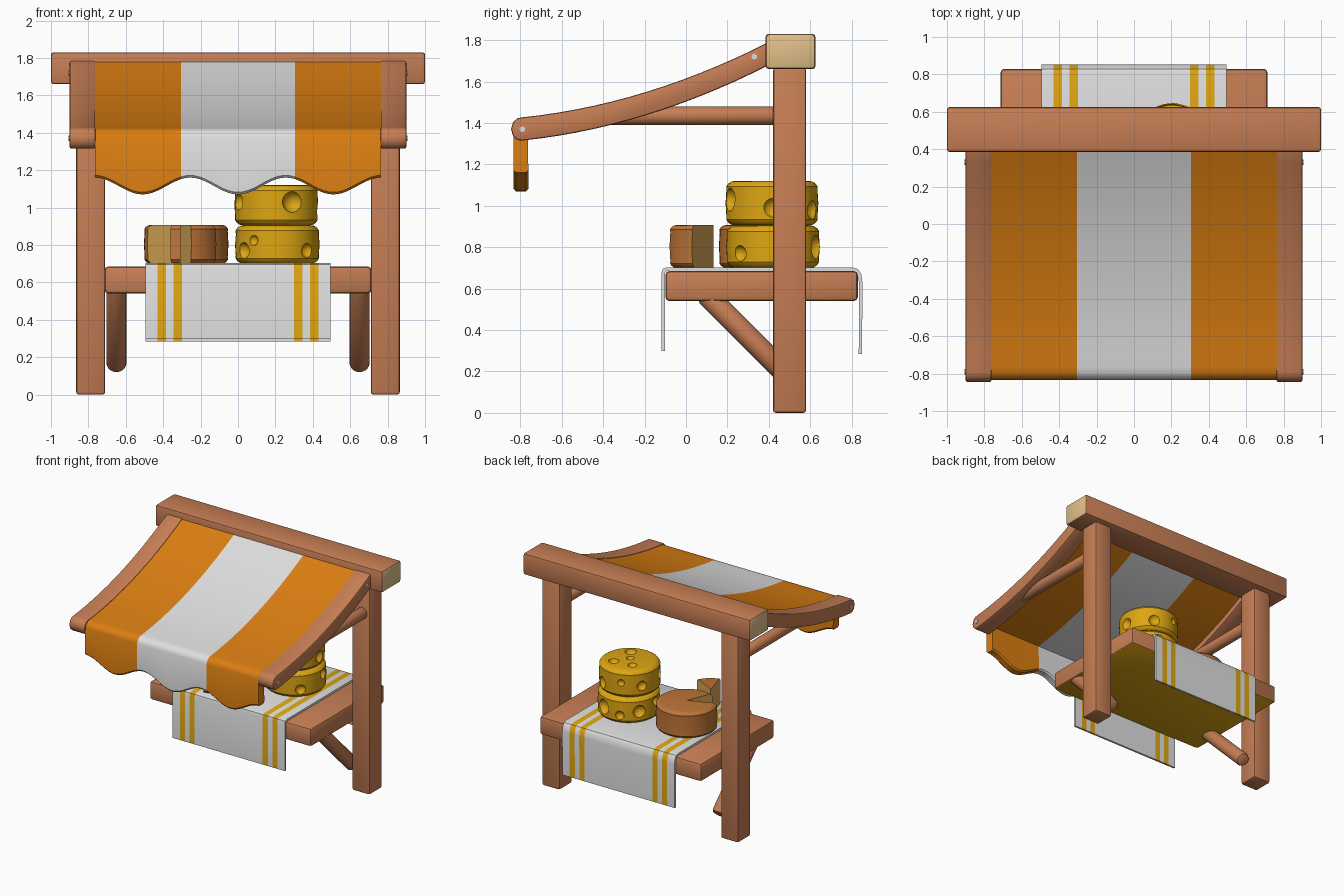
import bpy, bmesh, math
from mathutils import Vector, Matrix

if "Cube" in bpy.data.objects:
    bpy.data.objects.remove(bpy.data.objects["Cube"])


def material(name, r, g, b):
    m = bpy.data.materials.new(name)
    m.diffuse_color = (r, g, b, 1)
    m.use_nodes = True
    m.node_tree.nodes["Principled BSDF"].inputs["Base Color"].default_value = m.diffuse_color
    return m


WOOD = material("warm_wood", 0.57, 0.21, 0.09)
END = material("cut_wood_end", 0.76, 0.53, 0.25)
ORANGE = material("orange_cloth", 0.71, 0.21, 0.006)
WHITE = material("white_cloth", 0.74, 0.74, 0.74)
YELLOW = material("cheese_yellow", 0.73, 0.38, 0.006)
RIND = material("brown_rind", 0.52, 0.18, 0.04)
PASTE = material("cut_cheese", 0.72, 0.40, 0.10)


def finish(bm, name, mats, bevel=0.0, rule=None, segments=2):
    """Bevel the sharp edges, colour faces by rule, and make a smooth object."""
    bmesh.ops.recalc_face_normals(bm, faces=bm.faces[:])
    if bevel:
        sharp = [e for e in bm.edges
                 if len(e.link_faces) == 2 and e.calc_face_angle(0) > math.radians(50)]
        bmesh.ops.bevel(bm, geom=sharp, offset=bevel, segments=segments,
                        profile=0.5, affect='EDGES', clamp_overlap=True)
    if rule:
        bm.normal_update()
        for f in bm.faces:
            f.material_index = rule(f)
    me = bpy.data.meshes.new(name)
    bm.to_mesh(me)
    bm.free()
    ob = bpy.data.objects.new(name, me)
    bpy.context.collection.objects.link(ob)
    for m in mats:
        me.materials.append(m)
    smooth(ob)
    return ob


def smooth(ob):
    bpy.ops.object.select_all(action='DESELECT')
    ob.select_set(True)
    bpy.context.view_layer.objects.active = ob
    bpy.ops.object.shade_smooth_by_angle(angle=math.radians(35))


def box(name, lo, hi, mats, bevel=0.014, rule=None):
    lo, hi = Vector(lo), Vector(hi)
    bm = bmesh.new()
    bmesh.ops.create_cube(bm, size=1, matrix=Matrix.Translation((lo + hi) / 2)
                          @ Matrix.Diagonal((*(hi - lo), 1)))
    return finish(bm, name, mats, bevel, rule)


def rod(name, a, b, r, mat, sides=24, bevel=0.012):
    a, b = Vector(a), Vector(b)
    rot = (b - a).to_track_quat('Z', 'Y').to_matrix().to_4x4()
    bm = bmesh.new()
    bmesh.ops.create_cone(bm, cap_ends=True, segments=sides, radius1=r, radius2=r,
                          depth=(b - a).length, matrix=Matrix.Translation((a + b) / 2) @ rot)
    return finish(bm, name, [mat], bevel)


def loft(name, sections, mats, strip_mat=lambda i: 0, closed=True, caps=True,
         cap_mats=None, bevel=0.0):
    """Skin equal-length sections; strip i lies between section i and i+1."""
    bm = bmesh.new()
    rows = [[bm.verts.new(p) for p in s] for s in sections]
    n = len(rows[0])
    for i in range(len(rows) - 1):
        for j in range(n if closed else n - 1):
            k = (j + 1) % n
            f = bm.faces.new((rows[i][j], rows[i][k], rows[i + 1][k], rows[i + 1][j]))
            f.material_index = strip_mat(i)
    if caps:
        ends = (strip_mat(0), strip_mat(len(rows) - 2)) if cap_mats is None else cap_mats
        for row, m in zip((rows[0], rows[-1]), ends):
            bm.faces.new(row).material_index = m
    bmesh.ops.remove_doubles(bm, verts=bm.verts[:], dist=1e-5)
    return finish(bm, name, mats, bevel)


# Top beam with pale cut ends, and counter with a yellow underside
box("top_beam", (-1, 0.385, 1.66), (1, 0.625, 1.83), [WOOD, END],
    rule=lambda f: int(abs(f.normal.x) > 0.9))
box("counter", (-0.713, -0.10, 0.54), (0.713, 0.83, 0.685), [WOOD, YELLOW], 0.02,
    rule=lambda f: int(f.normal.z < -0.9))


# Sagging roof curve shared by rafters and awning
def sag(y):
    t = y + 0.8
    return 1.37 + 0.1 * t + 0.17 * t * t


ys = [0.41 - i * 1.20 / 14 for i in range(15)]
tip = [(-0.79 + 0.055 * math.cos(a), 1.37 + 0.058 * math.sin(a))
       for a in (math.radians(d) for d in (115, 145, 180, 215, 245))]
rafter = ([(y, sag(y) + 0.056) for y in ys] + tip
          + [(y, sag(y) - 0.056) for y in reversed(ys)])

# Posts, rafters, braces, struts and pins on both sides
for s, side in ((-1, "left"), (1, "right")):
    x0, x1 = sorted((s * 0.71, s * 0.865))
    box(side + "_post", (x0, 0.42, 0), (x1, 0.58, 1.665), [WOOD])
    loft(side + "_rafter", [[(s * x, y, z) for y, z in rafter] for x in (0.762, 0.90)],
         [WOOD], bevel=0.01)
    rod(side + "_roof_brace", (s * 0.80, 0.45, 1.435), (s * 0.80, -0.42, 1.435), 0.045, WOOD)
    rod(side + "_counter_strut", (s * 0.65, 0.09, 0.58), (s * 0.65, 0.52, 0.15),
        0.053, WOOD, bevel=0.02)
    for y, z in ((-0.79, 1.37), (0.33, 1.72)):
        rod(side + "_rafter_pin", (s * 0.89, y, z), (s * 0.905, y, z), 0.014, WHITE, 8, 0)


# Striped awning with a scalloped front drop
def awning_section(x):
    hem = 1.115 - 0.045 * math.cos(2 * math.pi * x / 0.51)
    ya = [0.40 - i * 1.165 / 14 for i in range(15)]
    outer = [(y, sag(y) + 0.05) for y in ya] + [(-0.80, 1.418), (-0.822, 1.402), (-0.833, 1.375)]
    drop = [(-0.833, hem + 0.012), (-0.822, hem), (-0.772, hem), (-0.761, hem + 0.012)]
    inner = [(y, sag(y) - 0.01) for y in reversed(ya)]
    return [(x, y, z) for y, z in outer + drop + inner]


loft("awning", [awning_section(-0.765 + i * 0.0255) for i in range(61)], [ORANGE, WHITE],
     lambda i: int(18 <= i < 42))

# Table runner with paired yellow stripes
runner = [(-0.118, 0.30), (-0.118, 0.675), (-0.112, 0.695), (-0.095, 0.703), (0.80, 0.703),
          (0.83, 0.695), (0.846, 0.672), (0.852, 0.63), (0.850, 0.285),
          (0.834, 0.285), (0.835, 0.63), (0.830, 0.665), (0.80, 0.686), (-0.092, 0.686),
          (-0.102, 0.675), (-0.102, 0.30)]
cols = [0.30, 0.345, 0.385, 0.43, 0.495]
cols = [-c for c in reversed(cols)] + cols
loft("table_runner", [[(x, y, z) for y, z in runner] for x in cols], [WHITE, YELLOW],
     lambda i: int(i in (1, 3, 5, 7)))


# Cheeses: rounded wheels turned around a vertical axis
def cheese(name, cx, cy, z0, z1, r, a0=0, a1=360, mats=(YELLOW,), b=0.045):
    arc = [math.radians(d) for d in (-90, -68, -45, -22, 0)]
    low = [(r - b + b * math.cos(a), z0 + b + b * math.sin(a)) for a in arc]
    low[-1] = (r - 0.004, z0 + b)
    prof = ([(0, z0)] + low + [(r, (z0 + z1) / 2)]
            + [(d, z0 + z1 - z) for d, z in reversed(low)] + [(0, z1)])
    full = a1 - a0 == 360
    n = max(10, int((a1 - a0) / 7.5))
    secs = []
    for i in range(n + 1):
        a = math.radians(a0 + (a1 - a0) * i / n)
        secs.append([(cx + d * math.cos(a), cy + d * math.sin(a), z) for d, z in prof])
    return loft(name, secs, mats, closed=False, caps=not full, cap_mats=(1, 1))


def carve(ob, holes):
    """Scoop round holes out of a cheese: (centre, radius) pairs."""
    bm = bmesh.new()
    for p, r in holes:
        bmesh.ops.create_uvsphere(bm, u_segments=20, v_segments=12, radius=r,
                                  matrix=Matrix.Translation(p))
    cutter = finish(bm, "hole_cutter", [YELLOW])
    cutter.hide_render = True
    mod = ob.modifiers.new("holes", 'BOOLEAN')
    mod.operation, mod.solver, mod.object = 'DIFFERENCE', 'EXACT', cutter
    bpy.context.view_layer.objects.active = ob
    bpy.ops.object.modifier_apply(modifier=mod.name)
    bpy.data.objects.remove(cutter)
    smooth(ob)


CX, CY, R = 0.21, 0.42, 0.226


def around(deg, z, r):
    a = math.radians(deg)
    return (CX + (R + r * 0.2) * math.cos(a), CY + (R + r * 0.2) * math.sin(a), z), r


lower = cheese("lower_cheese", CX, CY, 0.70, 0.905, R)
carve(lower, [around(*h) for h in ((217, 0.77, 0.045), (236, 0.825, 0.028), (315, 0.77, 0.04),
                                   (10, 0.84, 0.04), (70, 0.80, 0.06), (108, 0.77, 0.035),
                                   (145, 0.80, 0.05), (185, 0.84, 0.035))])
upper = cheese("upper_cheese", CX - 0.005, CY - 0.005, 0.905, 1.12, R - 0.002)
carve(upper, [around(*h) for h in ((291, 1.03, 0.058), (0, 0.99, 0.05), (62, 0.98, 0.05),
                                   (110, 1.03, 0.03), (150, 1.00, 0.04), (205, 1.03, 0.045))]
      + [((CX + dx, CY + dy, 1.13), r) for dx, dy, r in
         ((-0.08, 0.07, 0.035), (0.07, 0.09, 0.04), (0.0, -0.02, 0.032), (0.06, -0.11, 0.045))])

# Brown cheese with a slice removed, and the slice in front of it
cheese("cut_cheese_wheel", -0.277, 0.385, 0.70, 0.907, 0.226, -112, 203, (RIND, PASTE), 0.035)
cheese("cheese_slice", -0.31, 0.132, 0.70, 0.907, 0.22, -74, -28, (RIND, PASTE), 0.035)
